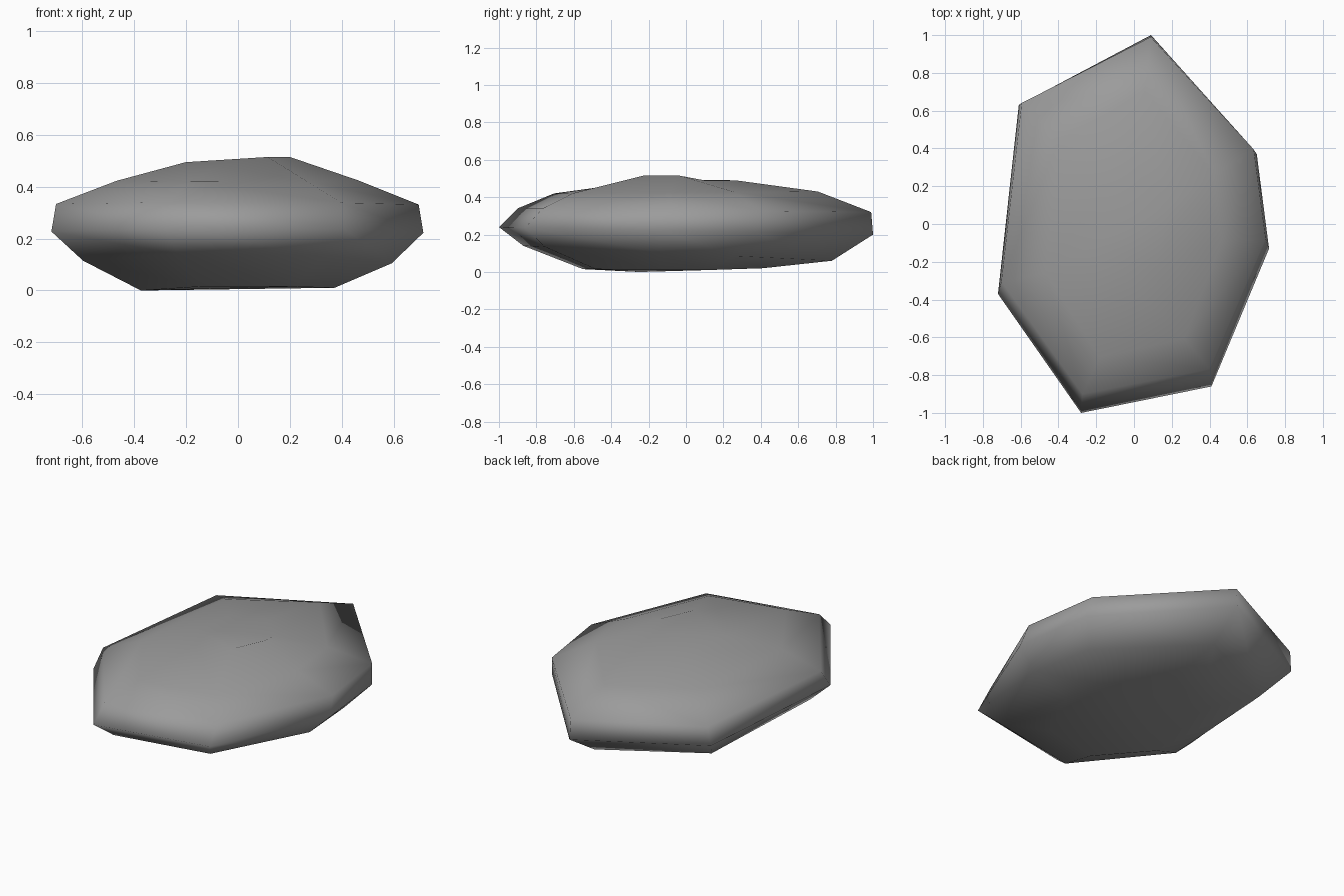
import bpy

if "Cube" in bpy.data.objects:
    bpy.data.objects.remove(bpy.data.objects["Cube"], do_unlink=True)

# Seven-sided footprint of the boulder
OUTLINE = [(0.09, 1.0), (0.65, 0.37), (0.715, -0.13), (0.41, -0.86),
           (-0.28, -1.0), (-0.72, -0.37), (-0.61, 0.63)]

# Rings from base to crown: x scale, y scale, y shift, height, slope along y
RINGS = [(0.52, 0.48, -0.07, 0.01, 0.0),
         (0.83, 0.825, -0.045, 0.10, -0.04),
         (1.0, 1.0, 0.0, 0.22, -0.02),
         (0.975, 0.945, 0.045, 0.33, -0.01),
         (0.65, 0.705, 0.0, 0.425, 0.005),
         (0.28, 0.265, 0.0, 0.495, 0.0)]

# Small dents and bumps on the base and the crown
BASE_BUMPS = [0.01, 0.0, 0.0, 0.005, 0.005, -0.01, 0.025]
CROWN_BUMPS = [-0.005, -0.005, 0.02, 0.02, -0.015, 0.0, -0.005]

# Stack the rings, bridge them with quads and cap both ends
n = len(OUTLINE)
last = len(RINGS) - 1
verts, faces = [], []
for r, (sx, sy, dy, z, slope) in enumerate(RINGS):
    for i, (x, y) in enumerate(OUTLINE):
        bump = BASE_BUMPS[i] if r == 0 else CROWN_BUMPS[i] if r == last else 0
        verts.append((x * sx, y * sy + dy, z + slope * y + bump))
for r in range(last):
    for i in range(n):
        j = (i + 1) % n
        faces.append((r * n + i, r * n + n + i, r * n + n + j, r * n + j))
faces.append(tuple(range(n)))
faces.append(tuple(reversed(range(last * n, last * n + n))))

mesh = bpy.data.meshes.new("flat_boulder")
mesh.from_pydata(verts, [], faces)
mesh.update()
boulder = bpy.data.objects.new("flat_boulder", mesh)
bpy.context.collection.objects.link(boulder)

# Soft shading over the whole stone
for poly in mesh.polygons:
    poly.use_smooth = True

# Plain grey stone
stone = bpy.data.materials.new("grey_stone")
stone.use_nodes = True
grey = (0.33, 0.33, 0.33, 1.0)
stone.diffuse_color = grey
bsdf = stone.node_tree.nodes["Principled BSDF"]
bsdf.inputs["Base Color"].default_value = grey
bsdf.inputs["Roughness"].default_value = 0.9
mesh.materials.append(stone)
